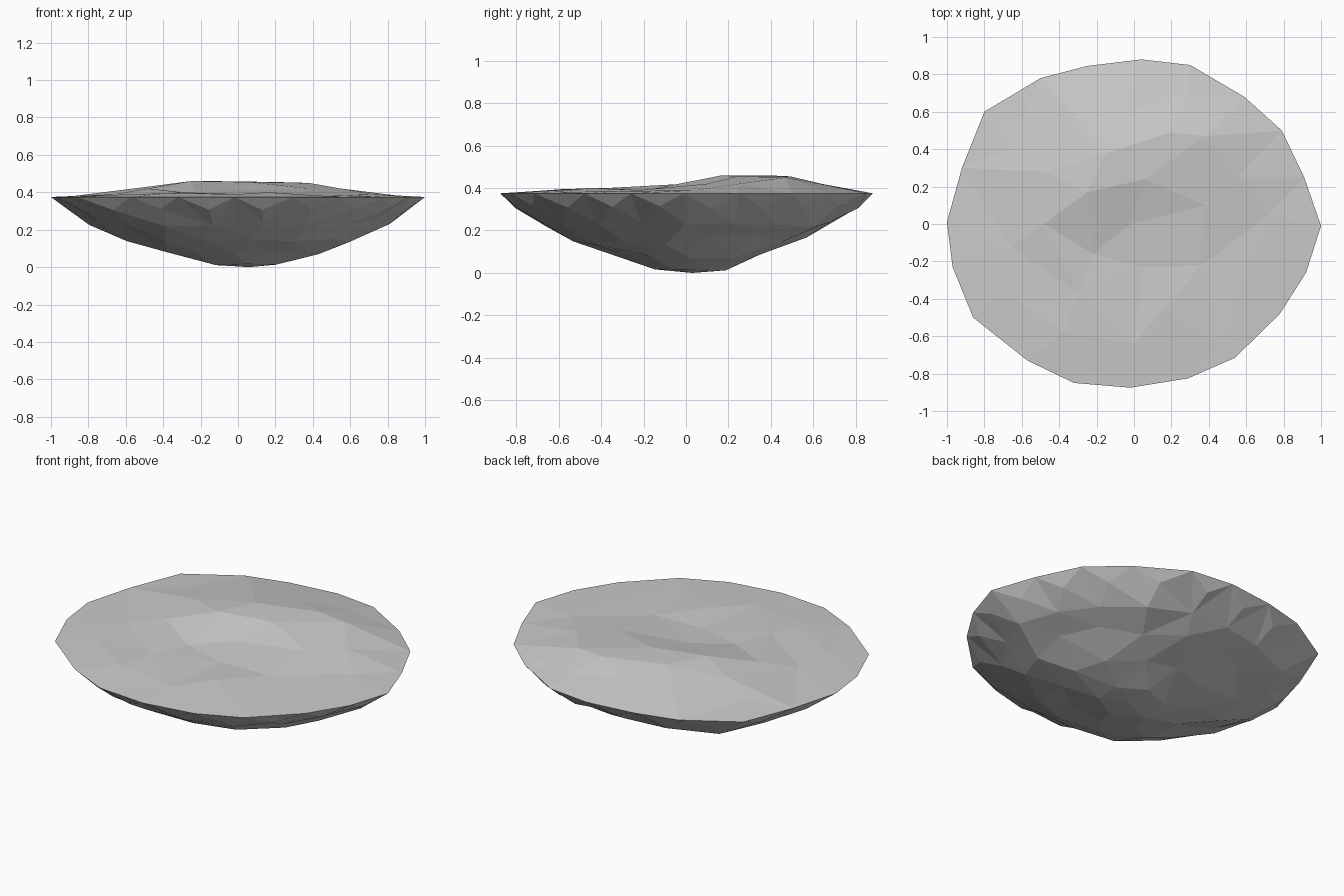
import bpy, random
from mathutils import Vector
from mathutils.geometry import delaunay_2d_cdt

if "Cube" in bpy.data.objects:
    bpy.data.objects.remove(bpy.data.objects["Cube"])

random.seed(4)
RIM_Z = 0.375

# Irregular outline of the slab, counter-clockwise
RIM = [(1, -.01), (.91, .25), (.79, .5), (.59, .68), (.3, .85), (.04, .88), (-.25, .845),
       (-.5, .78), (-.8, .6), (-.92, .3), (-1, .01), (-.97, -.23), (-.86, -.5), (-.57, -.73),
       (-.32, -.85), (-.02, -.875), (.29, -.825), (.54, -.715), (.78, -.48), (.92, -.26)]


def rim_at(t):
    """Point on the outline at t in 0..1."""
    i = int(t * len(RIM))
    f = t * len(RIM) - i
    a, b = Vector(RIM[i % len(RIM)]), Vector(RIM[(i + 1) % len(RIM)])
    return a.lerp(b, f)


def faceted_sheet(name, inner, flip=False):
    """Triangulated sheet spanning the rim and the given inner points."""
    pts = [(x, y, RIM_Z) for x, y in RIM] + inner
    flat = [Vector(p[:2]) for p in pts]
    co, _, faces, orig, _, _ = delaunay_2d_cdt(flat, [], [], 0, 1e-5)
    verts = [(c.x, c.y, pts[o[0]][2]) for c, o in zip(co, orig)]
    faces = [f[::-1] if flip else f for f in faces]
    mesh = bpy.data.meshes.new(name)
    mesh.from_pydata(verts, [], faces)
    mesh.update()
    ob = bpy.data.objects.new(name, mesh)
    bpy.context.collection.objects.link(ob)
    return ob


# Gently bumpy upper ground, with a hump towards the back
faceted_sheet("upper_ground", [
    (-.25, .17, .46), (.06, .24, .455), (.2, .49, .455), (.38, .47, .45), (-.15, .38, .46),
    (-.02, .61, .425), (-.35, .62, .41), (-.48, .28, .43), (-.66, .41, .395), (-.48, 0, .42),
    (-.02, .0, .41), (-.22, -.16, .395), (.05, -.23, .39), (.36, -.22, .39), (.38, .1, .42),
    (.55, .25, .42), (.72, .05, .39), (-.66, -.12, .39), (-.7, -.36, .385), (-.38, -.58, .395),
    (-.3, -.37, .40), (.16, -.45, .40), (0, -.64, .39), (.47, -.64, .38), (.6, -.3, .385),
    (.28, .68, .41)])

# Rough rock underside: shrinking rings of the outline
CENTRE = Vector((.06, .03))
RINGS = [(.935, .31, 20, .006), (.80, .235, 18, .022), (.62, .155, 15, .022),
         (.41, .08, 11, .015), (.19, .016, 6, .006)]
rock = [(CENTRE.x, CENTRE.y, 0)]
for k, (scale, z, count, rough) in enumerate(RINGS):
    for i in range(count):
        p = CENTRE.lerp(rim_at(((i + .5 * (k % 2 == 0)) / count) % 1),
                        scale + random.uniform(-rough, rough))
        rock.append((p.x, p.y, z + random.uniform(-rough, rough)))
faceted_sheet("rock_underside", rock, flip=True)
